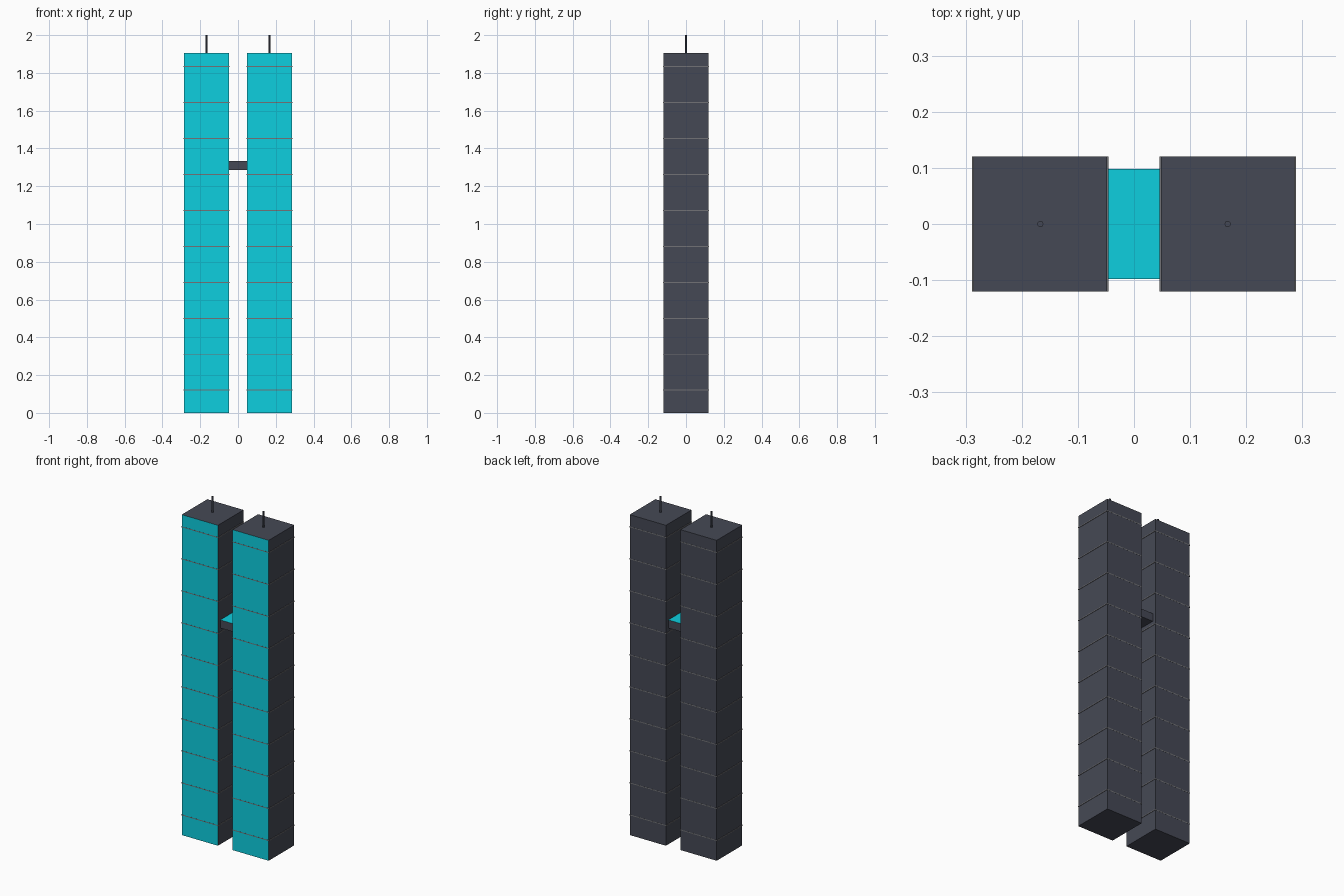
import bpy

if "Cube" in bpy.data.objects:
    bpy.data.objects.remove(bpy.data.objects["Cube"])

TOWER_X, TOWER_H, TOTAL_H = 0.167, 1.905, 2.0


def material(name, rgb):
    mat = bpy.data.materials.new(name)
    mat.diffuse_color = (*rgb, 1)
    mat.use_nodes = True
    mat.node_tree.nodes["Principled BSDF"].inputs["Base Color"].default_value = mat.diffuse_color
    return mat


slate = material("slate", (0.06, 0.066, 0.09))
glass = material("cyan_glass", (0.004, 0.62, 0.74))
trim = material("trim_grey", (0.17, 0.17, 0.18))


def box(name, centre, size, mat, accent=None, accent_dir=None):
    """Box by centre and size; the face pointing along accent_dir gets the accent material."""
    bpy.ops.mesh.primitive_cube_add(size=1, location=centre)
    obj = bpy.context.object
    obj.name = name
    obj.scale = size
    bpy.ops.object.transform_apply(location=False, rotation=False, scale=True)
    obj.data.materials.append(mat)
    if accent:
        obj.data.materials.append(accent)
        for face in obj.data.polygons:
            if sum(n * d for n, d in zip(face.normal, accent_dir)) > 0.9:
                face.material_index = 1
    return obj


for side, label in ((-1, "left"), (1, "right")):
    x = side * TOWER_X
    # Tower shaft with a glazed front
    box(f"{label}_tower", (x, 0, TOWER_H / 2), (0.238, 0.24, TOWER_H),
        slate, glass, (0, -1, 0))
    # Thin floor bands
    for i in range(10):
        box(f"{label}_floor_band_{i + 1}", (x, 0, 0.12 + i * 0.1903),
            (0.243, 0.241, 0.005), trim)
    # Roof mast
    bpy.ops.mesh.primitive_cylinder_add(vertices=12, radius=0.0055, depth=TOTAL_H - TOWER_H,
                                        location=(x, 0, (TOTAL_H + TOWER_H) / 2))
    mast = bpy.context.object
    mast.name = f"{label}_mast"
    mast.data.materials.append(slate)
    bpy.ops.object.shade_smooth_by_angle()

# Sky bridge with a cyan roof
box("sky_bridge", (0, 0, 1.31), (0.096, 0.196, 0.048), slate, glass, (0, 0, 1))
